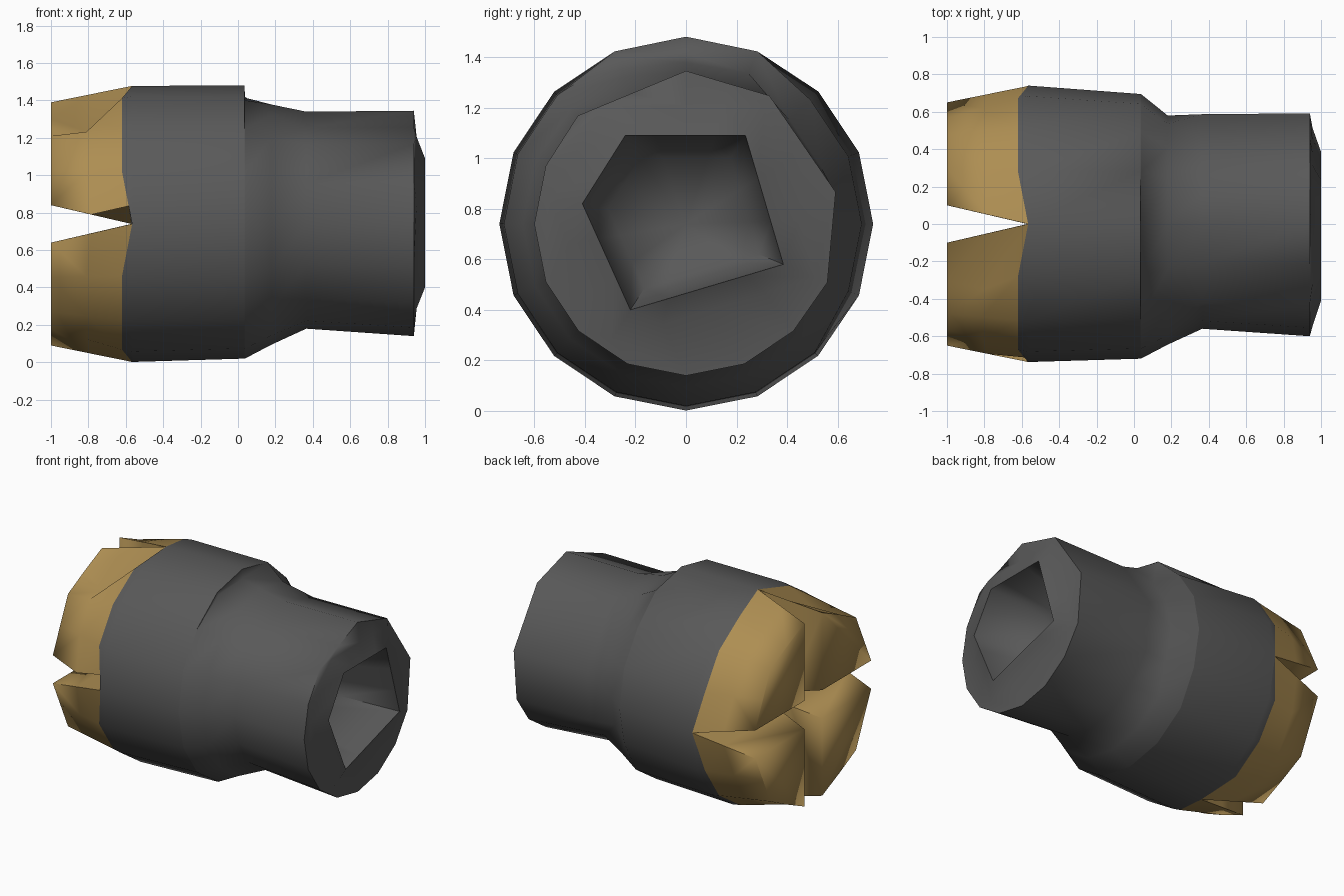
import bpy, bmesh
from math import sin, cos, radians
from mathutils import Vector

cube = bpy.data.objects.get("Cube")
if cube:
    bpy.data.objects.remove(cube, do_unlink=True)

AXIS_Z = 0.74
SIDES = 16


def material(name, color):
    m = bpy.data.materials.new(name)
    m.use_nodes = True
    m.diffuse_color = color
    bsdf = next(n for n in m.node_tree.nodes if n.type == 'BSDF_PRINCIPLED')
    bsdf.inputs["Base Color"].default_value = color
    return m


def loft(name, rings, mat, angle):
    """Skin closed rings of equal count, cap both ends, smooth up to angle."""
    bm = bmesh.new()
    loops = [[bm.verts.new(p) for p in ring] for ring in rings]
    n = len(rings[0])
    for a, b in zip(loops, loops[1:]):
        for i in range(n):
            j = (i + 1) % n
            bm.faces.new((a[i], a[j], b[j], b[i]))
    bm.faces.new(loops[0])
    bm.faces.new(loops[-1])
    bmesh.ops.remove_doubles(bm, verts=bm.verts, dist=0.0005)
    bmesh.ops.recalc_face_normals(bm, faces=bm.faces)
    mesh = bpy.data.meshes.new(name)
    bm.to_mesh(mesh)
    bm.free()
    mesh.materials.append(mat)
    obj = bpy.data.objects.new(name, mesh)
    bpy.context.collection.objects.link(obj)
    bpy.ops.object.select_all(action='DESELECT')
    obj.select_set(True)
    bpy.context.view_layer.objects.active = obj
    bpy.ops.object.shade_smooth_by_angle(angle=radians(angle))


def polar(x, r, deg):
    return Vector((x, r * sin(radians(deg)), AXIS_Z + r * cos(radians(deg))))


grey = material("dark grey", (0.1, 0.1, 0.1, 1))
brass = material("brass", (0.42, 0.27, 0.085, 1))

# Body rings, index counted from the top towards the back
steps = [i * 360 / SIDES for i in range(SIDES)]
BACK = (2, 3, 4, 5)


def ring(x, rest, back, special={}):
    return [polar(x, special.get(i, back if i in BACK else rest), d)
            for i, d in enumerate(steps)]


# Rear rim is set in where the notches between the jaws end
rear = ring(-0.62, 0.728, 0.728)
for i in range(0, SIDES, 4):
    rear[i] = polar(-0.566, 0.738, steps[i])

# Nose outline: uneven facets, with some corners lying on long flats
nose_angle = dict(enumerate(steps))
nose_angle.update({1: 16.5, 2: 33, 3: 55.5, 4: 78})
flat = {1: 0.958, 3: 0.924, 15: 0.924}


def nose(x, upper, lower):
    return [polar(x, (upper if i in (14, 15, 0, 1) + BACK else lower) * flat.get(i, 1),
                  nose_angle[i]) for i in range(SIDES)]


# Five-sided rim of the nose socket
corners = {2: (0.235, 0.35), 5: (0.385, -0.16), 9: (-0.22, -0.34),
           12: (-0.41, 0.08), 14: (-0.24, 0.35)}


def socket(x, scale):
    keys = sorted(corners)
    pts = [None] * SIDES
    for k, start in enumerate(keys):
        end = keys[(k + 1) % len(keys)]
        span = (end - start) % SIDES
        a, b = Vector(corners[start]), Vector(corners[end])
        for s in range(span):
            p = a.lerp(b, s / span) * scale
            pts[(start + s) % SIDES] = Vector((x, p.x, AXIS_Z + p.y))
    return pts


loft("body", [
    [Vector((-0.57, 0, AXIS_Z))] * SIDES,
    rear,
    ring(-0.565, 0.738, 0.74),
    ring(0.035, 0.72, 0.695, {0: 0.74, 1: 0.738, 15: 0.738}),
    # small step cut into the top
    ring(0.037, 0.72, 0.695, {0: 0.675, 1: 0.735, 15: 0.715}),
    ring(0.18, 0.645, 0.58, {0: 0.638, 15: 0.63}),
    nose(0.365, 0.6, 0.56),
    nose(0.94, 0.605, 0.6),
    socket(0.955, 1.33),
    # rim, walls and floor of the socket
    socket(1.0, 1.0),
    socket(0.6, 0.75),
    [Vector((0.57, 0, AXIS_Z))] * SIDES,
], grey, 78)

# Four jaws at the rear, separated by a cross of V-shaped notches
tip = [(0.1, 0.1), (0.1, 0.65), (0.3, 0.56), (0.48, 0.47), (0.565, 0.285), (0.65, 0.1)]


def jaw(name, sy, sz, dented=False):
    base = [Vector((-0.57, 0, 0))]
    for k in range(5):
        d = radians(k * 22.5)
        x, r = (-0.566, 0.738) if k in (0, 4) else (-0.62, 0.728)
        base.append(Vector((x, r * sin(d), r * cos(d))))
    end = [Vector((-1, y, z)) for y, z in tip]
    mid = [a.lerp(b, 0.5) for a, b in zip(base, end)]
    if dented:
        mid[2] = Vector((-0.8, 0.35, 0.49))
        base[5] = Vector((-0.566, 0.715, 0.1))
    rings = [[Vector((p.x, sy * p.y, AXIS_Z + sz * p.z)) for p in r]
             for r in (base, mid, end)]
    loft(name, rings, brass, 80)


jaw("upper_back_jaw", 1, 1)
jaw("lower_back_jaw", 1, -1)
jaw("upper_front_jaw", -1, 1, dented=True)
jaw("lower_front_jaw", -1, -1)
